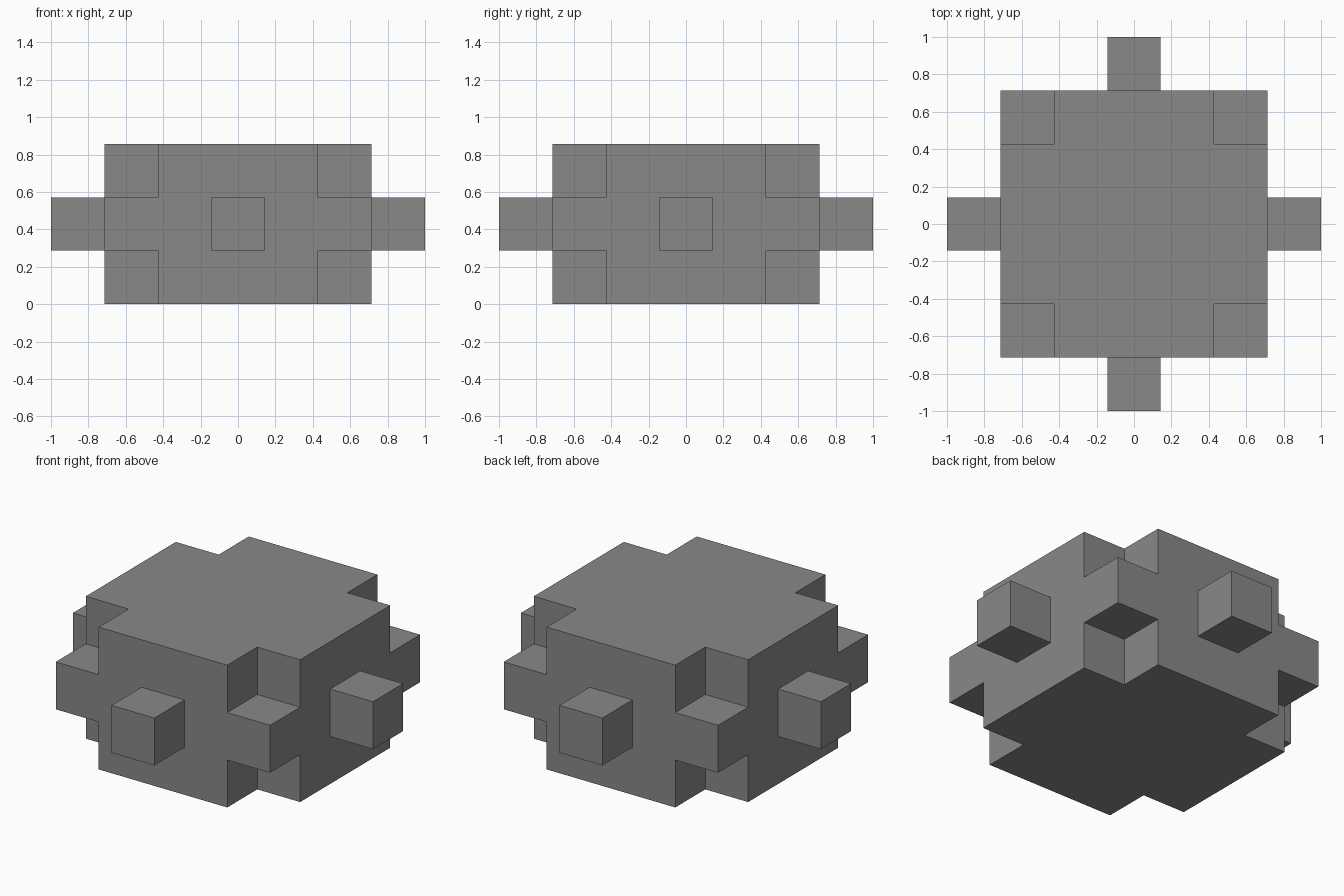
import bpy
import bmesh
import math
from mathutils import Vector

if "Cube" in bpy.data.objects:
    bpy.data.objects.remove(bpy.data.objects["Cube"], do_unlink=True)

UNIT = 2 / 7  # one block module

grey = bpy.data.materials.new("mid_grey")
grey.use_nodes = True
colour = (0.25, 0.25, 0.25, 1)
grey.diffuse_color = colour
grey.node_tree.nodes["Principled BSDF"].inputs["Base Color"].default_value = colour

# Parts as sets of modules: a cross-shaped core, corner cubes, side studs
span = range(-2, 3)
core = {(x, y, z) for x in span for y in span for z in range(3)
        if not abs(x) == abs(y) == 2}
parts = {
    "cross_body": core,
    "front_stud": {(0, -3, 1)},
    "back_stud": {(0, 3, 1)},
    "left_stud": {(3, 0, 1)},
    "right_stud": {(-3, 0, 1)},
    "front_left_corner": {(2, -2, 1)},
    "front_right_corner": {(-2, -2, 1)},
    "back_left_corner": {(2, 2, 1)},
    "back_right_corner": {(-2, 2, 1)},
}
solid = set().union(*parts.values())
directions = [Vector([s if i == axis else 0 for i in range(3)])
              for axis in range(3) for s in (-1, 1)]


def build_part(name, cells):
    """Skin the exposed sides of the modules and merge flat areas."""
    bm = bmesh.new()
    for cell in sorted(cells):
        centre = Vector(cell) + Vector((0, 0, 0.5))
        for d in directions:
            if tuple(int(c) for c in Vector(cell) + d) in solid:
                continue
            a = d.yzx
            b = d.cross(a)
            corners = [centre + (d + a * p + b * q) / 2
                       for p, q in ((-1, -1), (1, -1), (1, 1), (-1, 1))]
            bm.faces.new([bm.verts.new(c * UNIT) for c in corners])
    bmesh.ops.remove_doubles(bm, verts=bm.verts, dist=0.001)
    bmesh.ops.dissolve_limit(bm, angle_limit=math.radians(1),
                             verts=bm.verts, edges=bm.edges)
    mesh = bpy.data.meshes.new(name)
    bm.to_mesh(mesh)
    bm.free()
    mesh.materials.append(grey)
    bpy.context.collection.objects.link(bpy.data.objects.new(name, mesh))


for part_name, part_cells in parts.items():
    build_part(part_name, part_cells)
